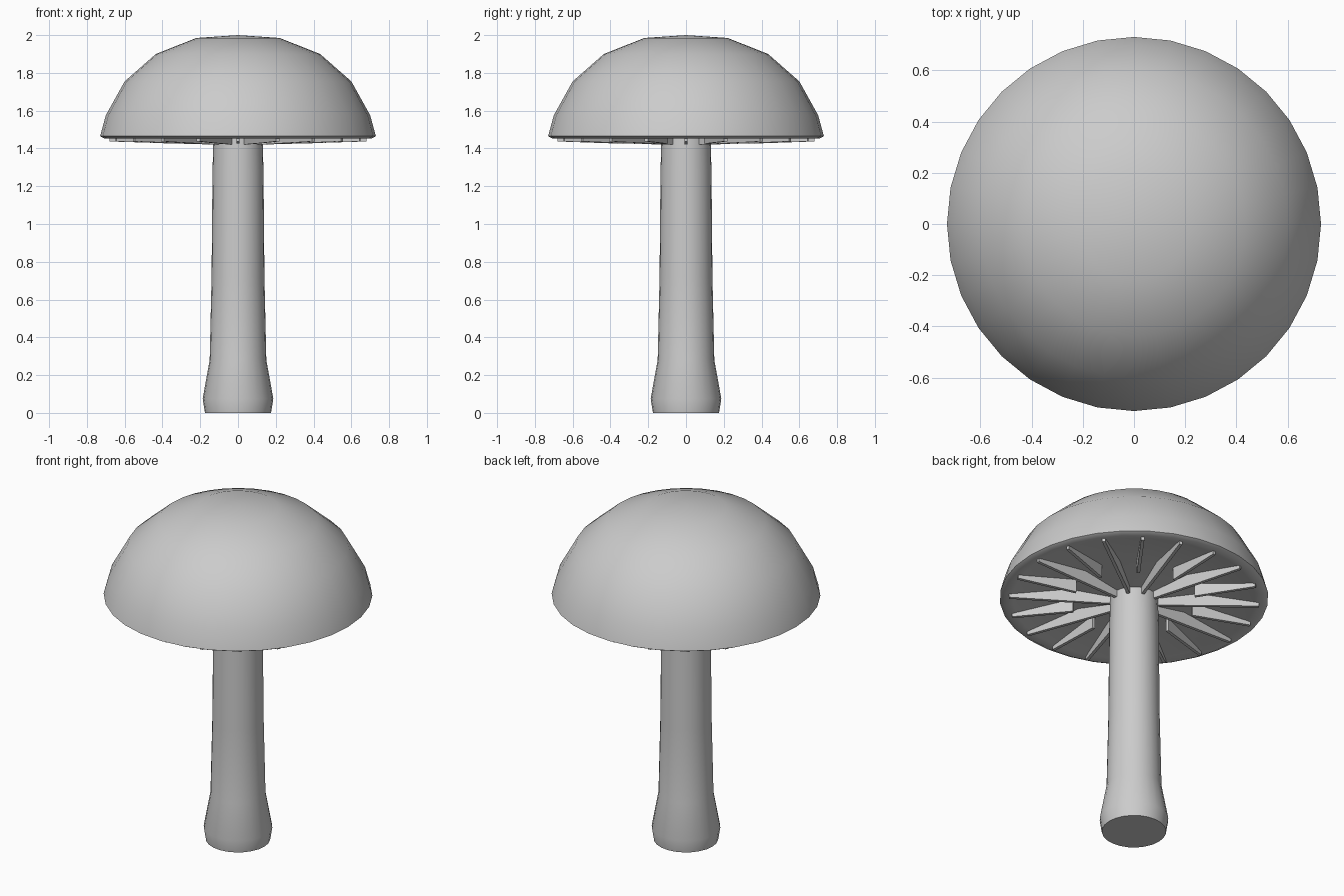
import bpy, bmesh
from math import cos, sin, pi, radians

if "Cube" in bpy.data.objects:
    bpy.data.objects.remove(bpy.data.objects["Cube"])


def finish(bm, name, smooth):
    bmesh.ops.recalc_face_normals(bm, faces=bm.faces)
    mesh = bpy.data.meshes.new(name)
    bm.to_mesh(mesh)
    bm.free()
    ob = bpy.data.objects.new(name, mesh)
    bpy.context.collection.objects.link(ob)
    if smooth:
        bpy.ops.object.select_all(action='DESELECT')
        ob.select_set(True)
        bpy.context.view_layer.objects.active = ob
        bpy.ops.object.shade_smooth_by_angle(angle=radians(40))
    return ob


def lathe(name, profile, sides):
    bm = bmesh.new()
    verts = [bm.verts.new((r, 0, z)) for r, z in profile]
    edges = [bm.edges.new(p) for p in zip(verts, verts[1:])]
    bmesh.ops.spin(bm, geom=verts + edges, cent=(0, 0, 0), axis=(0, 0, 1),
                   angle=2 * pi, steps=sides, use_merge=True)
    bmesh.ops.remove_doubles(bm, verts=bm.verts, dist=0.0005)
    return finish(bm, name, True)


# Domed cap with a thin rim and a shallow recessed underside
lathe("cap", [(0, 2.0), (0.22, 1.985), (0.435, 1.90), (0.60, 1.755), (0.70, 1.575),
              (0.73, 1.465), (0.705, 1.452), (0.66, 1.46), (0.35, 1.50),
              (0.12, 1.46), (0, 1.46)], 32)

# Stem with a bulging foot
lathe("stem", [(0, 0), (0.175, 0), (0.187, 0.075), (0.15, 0.28), (0.14, 0.72),
               (0.135, 1.28), (0.13, 1.46), (0, 1.46)], 24)

# Radial gills, alternating long and short
long_gill = [(0.11, 1.465), (0.35, 1.505), (0.68, 1.46), (0.68, 1.437), (0.40, 1.428), (0.11, 1.42)]
short_gill = [(0.34, 1.505), (0.68, 1.46), (0.68, 1.437), (0.34, 1.425)]
bm = bmesh.new()
for i in range(20):
    a = 2 * pi * i / 20
    shape = short_gill if i % 2 else long_gill
    sides = []
    for t in (-0.009, 0.009):
        sides.append([bm.verts.new((r * cos(a) - t * sin(a), r * sin(a) + t * cos(a), z))
                      for r, z in shape])
    lo, hi = sides
    bm.faces.new(lo)
    bm.faces.new(hi[::-1])
    for k in range(len(shape)):
        n = (k + 1) % len(shape)
        bm.faces.new((lo[k], hi[k], hi[n], lo[n]))
finish(bm, "gills", False)
